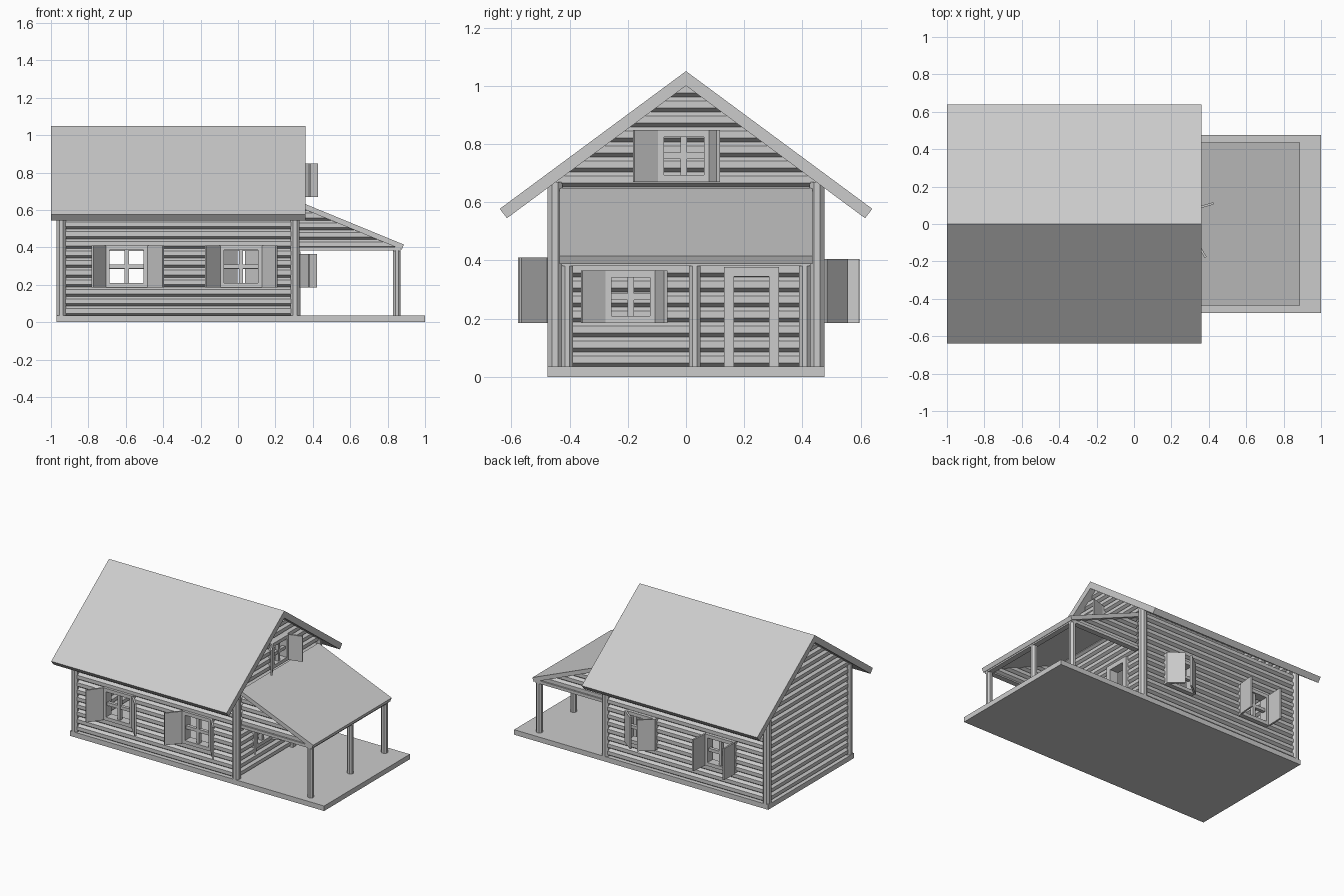
import bpy, bmesh
from math import radians, pi
from mathutils import Matrix, Vector

if "Cube" in bpy.data.objects:
    bpy.data.objects.remove(bpy.data.objects["Cube"])

I = Matrix.Identity(4)
FRONT = Matrix.Translation((0, -0.475, 0))
BACK = Matrix.Translation((0, 0.475, 0)) @ Matrix.Rotation(pi, 4, 'Z')
RIGHT = Matrix.Translation((0.33, 0, 0)) @ Matrix.Rotation(pi / 2, 4, 'Z')
LEFT = Matrix.Translation((-0.97, 0, 0)) @ Matrix.Rotation(-pi / 2, 4, 'Z')


def prism(name, pts, vec, m=I):
    """Extrude a closed polygon along vec."""
    bm = bmesh.new()
    f = bm.faces.new([bm.verts.new(p) for p in pts])
    ext = bmesh.ops.extrude_face_region(bm, geom=[f], use_keep_orig=True)
    vs = [g for g in ext['geom'] if isinstance(g, bmesh.types.BMVert)]
    bmesh.ops.translate(bm, verts=vs, vec=Vector(vec))
    bmesh.ops.recalc_face_normals(bm, faces=bm.faces)
    me = bpy.data.meshes.new(name)
    bm.to_mesh(me)
    bm.free()
    ob = bpy.data.objects.new(name, me)
    ob.matrix_world = m
    bpy.context.collection.objects.link(ob)
    return ob


def box(name, lo, hi, m=I):
    (a, b, c), (d, e, f) = lo, hi
    return prism(name, [(a, b, c), (d, b, c), (d, e, c), (a, e, c)], (0, 0, f - c), m)


def post(name, x, y, z0, z1, r):
    bpy.ops.mesh.primitive_cylinder_add(vertices=8, radius=r / 0.924, depth=z1 - z0,
                                        location=(x, y, (z0 + z1) / 2), rotation=(0, 0, pi / 8))
    bpy.context.object.name = name


def boolean(ob, cutter, op):
    mod = ob.modifiers.new('cut', 'BOOLEAN')
    mod.object, mod.operation, mod.solver = cutter, op, 'EXACT'
    bpy.context.view_layer.objects.active = ob
    bpy.ops.object.modifier_apply(modifier=mod.name)
    bpy.data.objects.remove(cutter)


def log_wall(name, m, u0, u1, z0, logs, holes=(), clip=None, pitch=0.0515):
    """Corrugated log profile swept along the wall, clipped and pierced."""
    outer, inner = [], []
    for i in range(logs):
        for t, d in ((0.0, 0.032), (0.26, 0.012), (0.74, 0.012)):
            z = z0 + (i + t) * pitch
            outer.append((u0, d, z))
            inner.append((u0, 0.07 - d, z))
    top = z0 + logs * pitch
    pts = outer + [(u0, 0.032, top), (u0, 0.038, top)] + inner[::-1]
    ob = prism(name, pts, (u1 - u0, 0, 0), m)
    if clip:
        boolean(ob, prism('clip', [(u, -0.2, z) for u, z in clip], (0, 0.5, 0), m), 'INTERSECT')
    for a, b, c, d in holes:
        boolean(ob, box('hole', (a, -0.2, c), (b, 0.2, d), m), 'DIFFERENCE')
    return ob


def window(name, m, u0, u1, z0, z1, open_l, open_r):
    y0, y1, e = -0.006, 0.055, 0.024
    um, zm = (u0 + u1) / 2, (z0 + z1) / 2
    # casing
    for n, a, b in (('left', u0, u0 + e), ('right', u1 - e, u1)):
        box(f'{name}_jamb_{n}', (a, y0, z0), (b, y1, z1), m)
    for n, a, b in (('sill', z0, z0 + e), ('head', z1 - e, z1)):
        box(f'{name}_{n}', (u0 + e, y0, a), (u1 - e, y1, b), m)
    # glazing bars
    box(name + '_upright_bar', (um - 0.011, 0.005, z0 + e), (um + 0.011, 0.03, z1 - e), m)
    box(name + '_cross_bar', (u0 + e, 0.006, zm - 0.011), (u1 - e, 0.029, zm + 0.011), m)
    # hinged shutters
    w = (u1 - u0) / 2
    for n, u, ang, s in (('left', u0, -radians(open_l), 1), ('right', u1, pi + radians(open_r), -1)):
        h = m @ Matrix.Translation((u, y0, 0)) @ Matrix.Rotation(ang, 4, 'Z')
        box(f'{name}_shutter_{n}', (0, -0.006, z0), (w, 0.006, z1), h)


# floor slab
box('floor_slab', (-0.97, -0.475, 0), (1.0, 0.475, 0.035))

# window layout: u0, u1, z0, z1, shutter openings
front_w = [(-0.71, -0.48, 0.185, 0.41, 126, 134), (-0.098, 0.132, 0.185, 0.41, 130, 130)]
back_w = [(-0.132, 0.098, 0.185, 0.405, 38, 38), (0.48, 0.71, 0.185, 0.405, 95, 88)]
right_w = [(-0.28, -0.10, 0.185, 0.365, 150, 110), (-0.10, 0.085, 0.67, 0.848, 149, 106)]
door = (0.155, 0.295, -0.1, 0.355)


def openings(ws):
    return [(a + 0.012, b - 0.012, c + 0.012, d - 0.012) for a, b, c, d, *_ in ws]


for side, m, ws in (('front', FRONT, front_w), ('back', BACK, back_w), ('right', RIGHT, right_w)):
    for i, w in enumerate(ws):
        window(f'{side}_window_{i + 1}', m, *w)

# log walls
gable = [(-0.45, 0.0), (0.45, 0.0), (0.45, 0.675), (0, 1.008), (-0.45, 0.675)]
log_wall('front_wall', FRONT, -0.945, 0.305, 0.034, 12, openings(front_w))
log_wall('back_wall', BACK, -0.305, 0.945, 0.034, 12, openings(back_w))
log_wall('left_wall', LEFT, -0.5, 0.5, 0.034, 19, clip=gable)
log_wall('right_wall', RIGHT, -0.5, 0.5, 0.034, 19, openings(right_w) + [door], gable)

# corner posts
for x in (-0.945, 0.305):
    for y in (-0.45, 0.45):
        post('corner_post', x, y, 0.035, 0.67, 0.025)

# door frame
box('door_jamb_left', (0.13, -0.004, 0.035), (0.165, 0.06, 0.345), RIGHT)
box('door_jamb_right', (0.285, -0.004, 0.035), (0.32, 0.06, 0.345), RIGHT)
box('door_head', (0.13, -0.004, 0.345), (0.32, 0.06, 0.378), RIGHT)

# main roof
half = [(0.64, 0.577), (0.615, 0.545)]
chevron = [(0, 1.05)] + half + [(0, 1.0)] + [(-y, z) for y, z in half[::-1]]
prism('main_roof', [(-1.0, y, z) for y, z in chevron], (1.36, 0, 0))

# porch roof, beams and posts
slope = [(0.32, 0.648), (0.887, 0.415), (0.876, 0.388), (0.32, 0.618)]
prism('porch_roof', [(x, -0.435, z) for x, z in slope], (0, 0.87, 0))
box('porch_front_beam', (0.832, -0.425, 0.38), (0.87, 0.425, 0.402))
for s in (-1, 1):
    ya, yb = sorted((s * 0.39, s * 0.428))
    box('porch_side_beam', (0.32, ya, 0.382), (0.868, yb, 0.403))
for y in (-0.408, 0.03, 0.408):
    post('porch_post', 0.85, y, 0.035, 0.385, 0.02)

# log infill under the sloping sides of the porch roof
tri = [(0.31, 0.39), (0.86, 0.39), (0.86, 0.402), (0.31, 0.63)]
shift = Matrix.Translation((0, 0.045, 0))
log_wall('porch_infill_front', FRONT @ shift, 0.32, 0.86, 0.39, 5, clip=tri)
log_wall('porch_infill_back', BACK @ shift, -0.86, -0.32, 0.39, 5, clip=[(-u, z) for u, z in tri])
